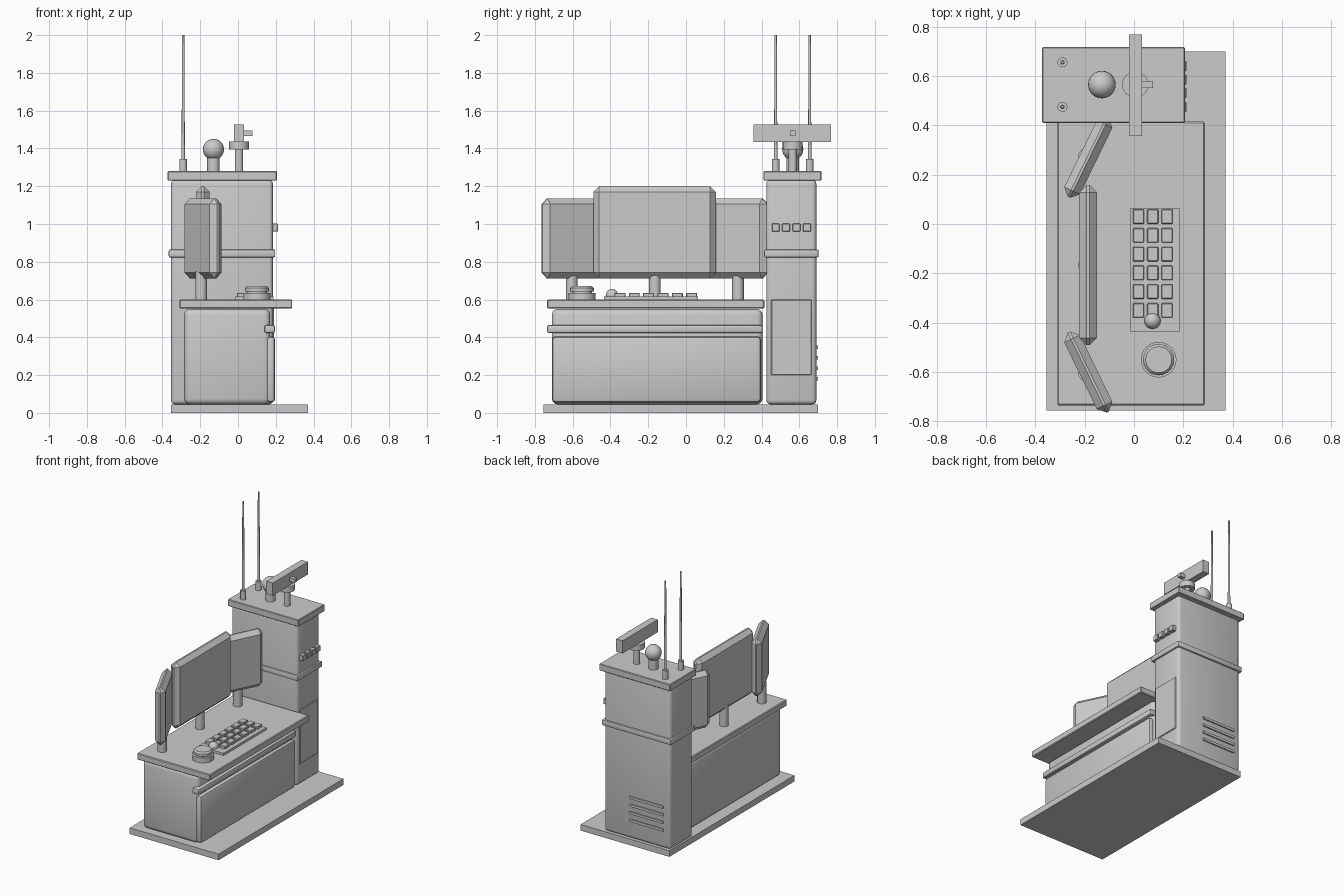
import bpy, bmesh, math

if "Cube" in bpy.data.objects:
    bpy.data.objects.remove(bpy.data.objects["Cube"])


def finish(obj, name, angle=35):
    obj.name = name
    bpy.ops.object.select_all(action='DESELECT')
    obj.select_set(True)
    bpy.context.view_layer.objects.active = obj
    bpy.ops.object.shade_smooth_by_angle(angle=math.radians(angle))
    return obj


def box(name, x, y, z, bevel=0.0, segments=2, rot=0.0):
    """Box from (min, max) ranges, optionally bevelled and turned about z."""
    bm = bmesh.new()
    bmesh.ops.create_cube(bm, size=1)
    bmesh.ops.scale(bm, vec=(x[1] - x[0], y[1] - y[0], z[1] - z[0]), verts=bm.verts)
    if bevel:
        bmesh.ops.bevel(bm, geom=bm.edges[:], offset=bevel, segments=segments,
                        profile=0.5, affect='EDGES', clamp_overlap=True)
    mesh = bpy.data.meshes.new(name)
    bm.to_mesh(mesh)
    bm.free()
    obj = bpy.data.objects.new(name, mesh)
    bpy.context.collection.objects.link(obj)
    obj.location = (sum(x) / 2, sum(y) / 2, sum(z) / 2)
    obj.rotation_euler.z = rot
    return finish(obj, name)


def cyl(name, x, y, z, r, top=None, sides=24):
    bpy.ops.mesh.primitive_cone_add(vertices=sides, radius1=r, radius2=r if top is None else top,
                                    depth=z[1] - z[0], location=(x, y, sum(z) / 2))
    return finish(bpy.context.object, name)


def ball(name, x, y, z, r):
    bpy.ops.mesh.primitive_uv_sphere_add(segments=24, ring_count=12, radius=r, location=(x, y, z))
    return finish(bpy.context.object, name)


# floor plate
box("base_plate", (-0.355, 0.37), (-0.755, 0.70), (0, 0.045))

# desk
box("desk_body", (-0.285, 0.17), (-0.71, 0.405), (0.045, 0.55), 0.03, 3)
box("desk_front_panel", (0.15, 0.197), (-0.71, 0.397), (0.055, 0.405), 0.02)
box("desk_trim_bar", (0.14, 0.195), (-0.735, 0.405), (0.422, 0.465), 0.01)
box("desk_top", (-0.31, 0.287), (-0.735, 0.415), (0.553, 0.60), 0.005, 1)

# equipment tower
box("tower_body", (-0.355, 0.185), (0.425, 0.69), (0.045, 1.235), 0.022, 3)
box("tower_band", (-0.367, 0.197), (0.414, 0.702), (0.823, 0.865), 0.008)
box("tower_cap", (-0.372, 0.206), (0.41, 0.717), (1.23, 1.28), 0.004, 1)
box("tower_access_panel", (0.17, 0.191), (0.45, 0.665), (0.20, 0.60), 0.004, 1)
for i in range(4):
    yc = 0.475 + i * 0.055
    box(f"tower_button_{i}", (0.175, 0.212), (yc - 0.021, yc + 0.021), (0.96, 1.002), 0.003, 1)
    zc = 0.18 + i * 0.056
    box(f"tower_vent_slat_{i}", (-0.30, -0.03), (0.68, 0.699), (zc - 0.009, zc + 0.009))

# whip antennas
for i, yc in enumerate((0.475, 0.655)):
    cyl(f"antenna_mount_{i}", -0.29, yc, (1.275, 1.345), 0.02)
    cyl(f"antenna_rod_{i}", -0.29, yc, (1.34, 2.0), 0.009, 0.006, 12)

# dome receiver
cyl("dome_post", -0.13, 0.565, (1.275, 1.36), 0.033)
ball("dome", -0.13, 0.565, 1.395, 0.056)

# scanner with rotating bar
cyl("scanner_post", 0.005, 0.565, (1.275, 1.40), 0.022)
cyl("scanner_turntable", 0.005, 0.565, (1.395, 1.437), 0.053)
box("scanner_bar", (-0.02, 0.033), (0.357, 0.767), (1.435, 1.528))
box("scanner_feed", (0.03, 0.077), (0.551, 0.579), (1.467, 1.494))

# monitors on posts, outer two angled toward the operator
MID = -0.165
box("monitor_center", (-0.222, -0.150), (-0.491, 0.158), (0.712, 1.20), 0.03, 1)
cyl("monitor_post_center", -0.195, MID, (0.595, 0.75), 0.031)
for name, s in (("left", -1), ("right", 1)):
    yc = MID + s * 0.435
    box(f"monitor_{name}", (-0.22, -0.15), (yc - 0.18, yc + 0.18), (0.712, 1.135),
        0.03, 1, -s * math.radians(26))
    cyl(f"monitor_post_{name}", -0.195, MID + s * 0.44, (0.595, 0.75), 0.031)

# keyboard with key grid
box("keyboard_tray", (-0.017, 0.187), (-0.435, 0.063), (0.595, 0.617))
for c in range(3):
    for r in range(6):
        xc, yc = 0.018 + c * 0.058, 0.03 - r * 0.076
        box(f"key_{c}_{r}", (xc - 0.023, xc + 0.023), (yc - 0.029, yc + 0.029),
            (0.61, 0.636), 0.003, 1)
ball("trackball", 0.075, -0.392, 0.623, 0.033)

# control dial
cyl("dial_base", 0.10, -0.55, (0.595, 0.636), 0.072, sides=32)
cyl("dial_neck", 0.10, -0.55, (0.63, 0.648), 0.053, sides=32)
cyl("dial_rim", 0.10, -0.55, (0.642, 0.660), 0.063, sides=32)
cyl("dial_cap", 0.10, -0.55, (0.660, 0.671), 0.063, 0.053, 32)
